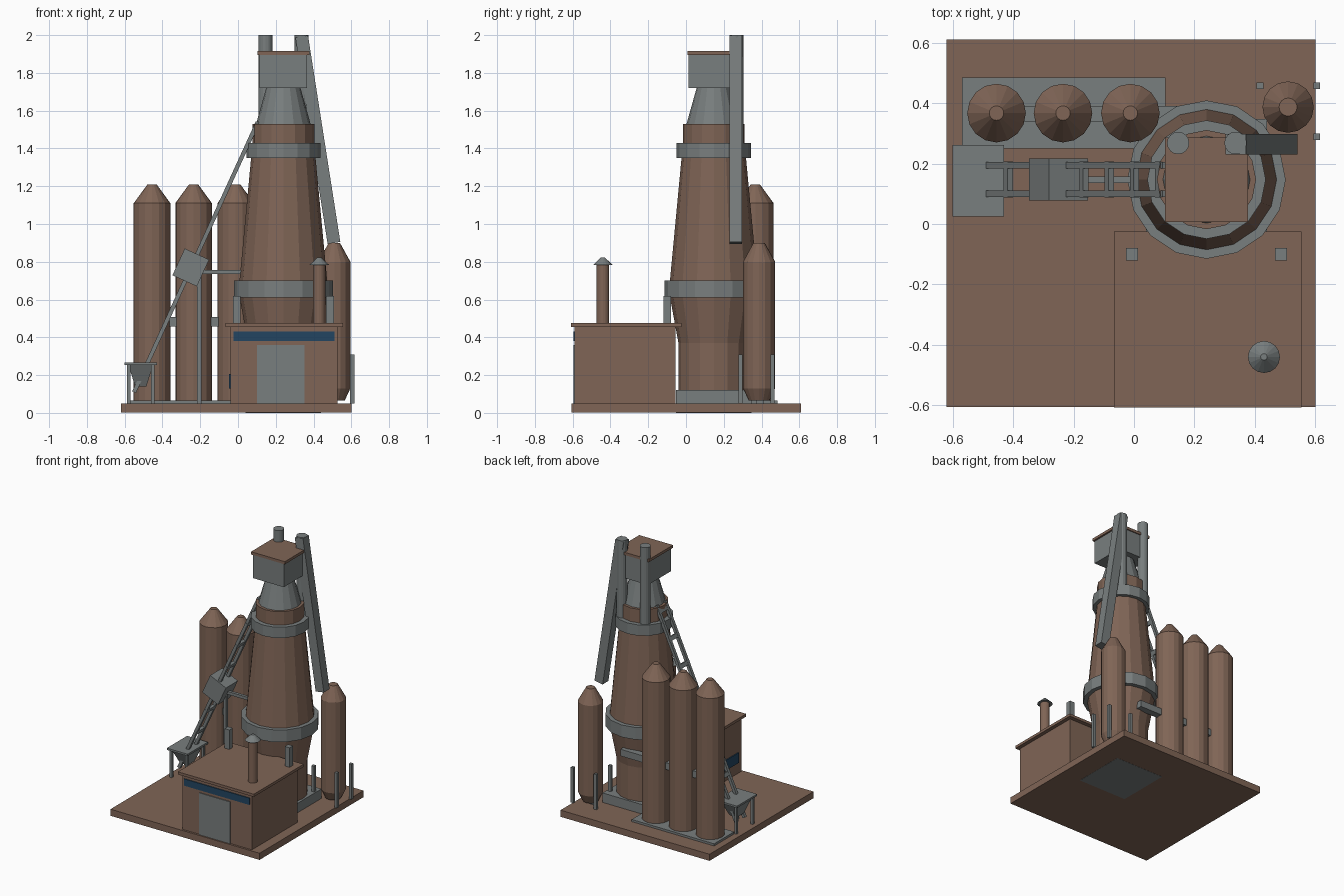
import bpy, bmesh
from math import atan2, cos, sin, tau, pi
from mathutils import Vector

cube = bpy.data.objects.get("Cube")
if cube:
    bpy.data.objects.remove(cube, do_unlink=True)


def material(name, rgb):
    m = bpy.data.materials.new(name)
    m.use_nodes = True
    m.diffuse_color = (*rgb, 1)
    m.node_tree.nodes["Principled BSDF"].inputs["Base Color"].default_value = (*rgb, 1)
    return m


RUST = material("rust brown", (0.215, 0.13, 0.093))
STEEL = material("steel grey", (0.19, 0.21, 0.21))
GLASS = material("dark blue glass", (0.016, 0.06, 0.12))


def finish(name, bm, mat):
    bmesh.ops.recalc_face_normals(bm, faces=bm.faces)
    mesh = bpy.data.meshes.new(name)
    bm.to_mesh(mesh)
    bm.free()
    mesh.materials.append(mat)
    ob = bpy.data.objects.new(name, mesh)
    bpy.context.collection.objects.link(ob)
    return ob


def box(name, mat, x, y, z):
    """Box from (min, max) ranges on each axis."""
    bm = bmesh.new()
    bmesh.ops.create_cube(bm, size=1)
    for v in bm.verts:
        v.co = [(a + b) / 2 + c * (b - a) for (a, b), c in zip((x, y, z), v.co)]
    return finish(name, bm, mat)


def post(name, mat, x, y, z, w):
    return box(name, mat, (x - w / 2, x + w / 2), (y - w / 2, y + w / 2), z)


def beam(name, mat, a, b, wide, thick):
    """Square bar between two points in an xz plane."""
    a, b = Vector(a), Vector(b)
    d = b - a
    n = d.length / 2
    ob = box(name, mat, (-n, n), (-wide / 2, wide / 2), (-thick / 2, thick / 2))
    ob.location = (a + b) / 2
    ob.rotation_euler.y = -atan2(d.z, d.x)
    return ob


def lathe(name, mat, x, y, profile, sides=16):
    """Stacked rings from (radius, z) pairs, capped at both ends."""
    bm = bmesh.new()
    rings = [[bm.verts.new((x + r * cos(tau * i / sides), y + r * sin(tau * i / sides), z))
              for i in range(sides)] for r, z in profile]
    for lo, hi in zip(rings, rings[1:]):
        for i in range(sides):
            j = (i + 1) % sides
            bm.faces.new((lo[i], lo[j], hi[j], hi[i]))
    bm.faces.new(rings[0])
    bm.faces.new(rings[-1])
    return finish(name, bm, mat)


FX, FY = 0.24, 0.147   # furnace axis
GROUND = 0.05

# Ground and foundations
box("ground_slab", RUST, (-0.62, 0.6), (-0.605, 0.61), (0.001, GROUND))
box("furnace_foundation", STEEL, (FX - 0.2, FX + 0.2), (FY - 0.2, FY + 0.2), (0, 0.12))
box("silo_foundation", STEEL, (-0.57, 0.105), (0.25, 0.485), (0.03, 0.066))

# Furnace body, throat and ring mains
lathe("furnace_body", RUST, FX, FY, [(0.187, 0.1), (0.187, 0.37), (0.233, 0.62),
                                     (0.233, 0.69), (0.164, 1.42), (0.164, 1.53)])
lathe("furnace_throat", STEEL, FX, FY, [(0.147, 1.52), (0.088, 1.73)])
lathe("lower_ring", STEEL, FX, FY, [(0.262, 0.61), (0.262, 0.7)])
lathe("upper_ring", STEEL, FX, FY, [(0.196, 1.35), (0.196, 1.43)])
for sx in (-1, 1):
    for sy in (-1, 1):
        post("ring_column", STEEL, FX + sx * 0.247, FY + sy * 0.247, (GROUND, 0.62), 0.04)

# Furnace head
box("head_house", STEEL, (FX - 0.125, FX + 0.125), (FY - 0.133, FY + 0.133), (1.72, 1.895))
box("head_roof", RUST, (FX - 0.138, FX + 0.138), (FY - 0.14, FY + 0.14), (1.895, 1.915))

# Gas uptakes and downcomer
for x in (0.146, 0.336):
    lathe("gas_uptake", STEEL, x, 0.268, [(0.037, 1.4), (0.037, 2.0)])
beam("downcomer_duct", STEEL, (0.337, 0.264, 1.993), (0.508, 0.264, 0.9), 0.067, 0.068)

# Stoves with connecting main
for x in (-0.455, -0.235, -0.012):
    lathe("hot_stove", RUST, x, 0.367, [(0.097, 0.06), (0.097, 1.11), (0.024, 1.21)])
box("hot_blast_main", STEEL, (-0.455, 0.265), (0.34, 0.39), (0.457, 0.507))

# Dust catcher on legs
lathe("dust_catcher", RUST, 0.51, 0.387, [(0.055, 0.065), (0.085, 0.13), (0.085, 0.8), (0.03, 0.9)])
for x in (0.417, 0.605):
    for y in (0.289, 0.458):
        post("dust_catcher_leg", STEEL, x, y, (GROUND, 0.31), 0.022)

# Cast house
box("house_walls", RUST, (-0.04, 0.527), (-0.59, -0.055), (GROUND, 0.456))
box("house_roof", RUST, (-0.067, 0.555), (-0.608, -0.025), (0.456, 0.476))
box("house_door", STEEL, (0.1, 0.353), (-0.596, -0.588), (GROUND, 0.36))
box("front_window", GLASS, (-0.025, 0.51), (-0.596, -0.588), (0.38, 0.43))
box("side_window", GLASS, (-0.047, -0.038), (-0.55, -0.1), (0.13, 0.205))
lathe("house_chimney", RUST, 0.43, -0.44, [(0.033, 0.47), (0.033, 0.79)])
lathe("chimney_cap", STEEL, 0.43, -0.44, [(0.053, 0.782), (0.011, 0.822)])

# Loading hopper: table, funnel and legs
HX, HY = -0.515, 0.143
box("hopper_rim", STEEL, (HX - 0.085, HX + 0.085), (HY - 0.118, HY + 0.118), (0.253, 0.267))
funnel = bmesh.new()
bmesh.ops.create_cube(funnel, size=1)
for v in funnel.verts:
    top = v.co.z > 0
    v.co = (HX + v.co.x * (0.13 if top else 0.06), HY + v.co.y * (0.19 if top else 0.08),
            0.255 if top else 0.14)
finish("hopper_funnel", funnel, STEEL)
for x in (-0.578, -0.452):
    for y in (HY - 0.095, HY + 0.095):
        post("hopper_leg", STEEL, x, y, (GROUND, 0.255), 0.018)

# Inclined skip track with rungs
low, high = Vector((-0.55, FY, 0.11)), Vector((0.105, FY, 1.54))
for s in (-1, 1):
    off = Vector((0, s * 0.047, 0))
    beam("track_rail", STEEL, low + off, high + off, 0.022, 0.022)
along = (high - low).normalized()
for i in range(8):
    x = -0.5 + i * 0.0836
    p = low + along * ((x - low.x) / along.x)
    beam("track_rung", STEEL, p - along * 0.015, p + along * 0.015, 0.12, 0.02)

# Skip car and track support
car = Vector((-0.25, FY, 0.77))
beam("skip_car", STEEL, car - along * 0.078, car + along * 0.078, 0.14, 0.142)
post("track_post", STEEL, -0.205, FY, (GROUND, 0.74), 0.022)
box("track_brace", STEEL, (-0.23, 0.05), (FY - 0.011, FY + 0.011), (0.734, 0.756))
